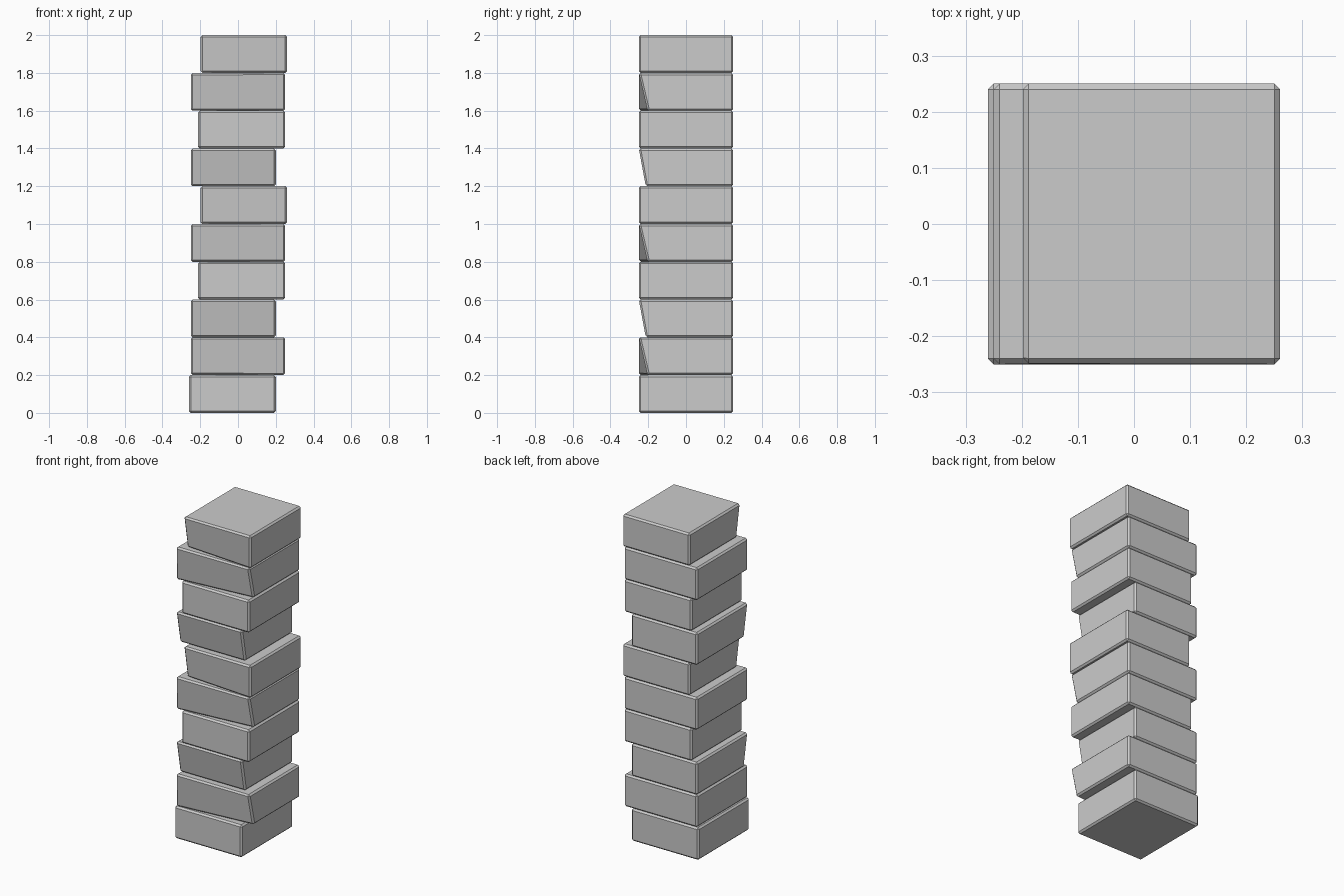
import bpy
import bmesh

if "Cube" in bpy.data.objects:
    bpy.data.objects.remove(bpy.data.objects["Cube"])

HEIGHT = 0.2
CHAMFER = 0.01

# Stone kinds: left x, right x, inset of the lower front edge at its left and right ends
BASE = (-0.26, 0.20, 0.0, 0.0)
RIGHT_CUT = (-0.25, 0.25, 0.0, 0.047)
FULL_CUT = (-0.25, 0.20, 0.037, 0.037)
PLAIN = (-0.212, 0.25, 0.0, 0.0)
LEFT_CUT = (-0.198, 0.26, 0.035, 0.0)


def stone(name, z, kind):
    left, right, inset_left, inset_right = kind
    bm = bmesh.new()
    bmesh.ops.create_cube(bm, size=1)
    for v in bm.verts:
        is_left, is_front, is_low = v.co.x < 0, v.co.y < 0, v.co.z < 0
        y = -0.25 if is_front else 0.25
        if is_front and is_low:
            y += inset_left if is_left else inset_right
        v.co = (left if is_left else right, y, 0 if is_low else HEIGHT)
    # Chamfered edges
    bmesh.ops.bevel(bm, geom=bm.edges[:], offset=CHAMFER * 1.4142, offset_type='WIDTH',
                    segments=1, affect='EDGES', clamp_overlap=True)
    bmesh.ops.recalc_face_normals(bm, faces=bm.faces[:])
    mesh = bpy.data.meshes.new(name)
    bm.to_mesh(mesh)
    bm.free()
    obj = bpy.data.objects.new(name, mesh)
    obj.location.z = z
    bpy.context.collection.objects.link(obj)


# Column of stones, bottom to top
column = [BASE, RIGHT_CUT, FULL_CUT, PLAIN, RIGHT_CUT, LEFT_CUT,
          FULL_CUT, PLAIN, RIGHT_CUT, LEFT_CUT]
for i, kind in enumerate(column):
    stone(f"column_stone_{i + 1}", i * HEIGHT, kind)
